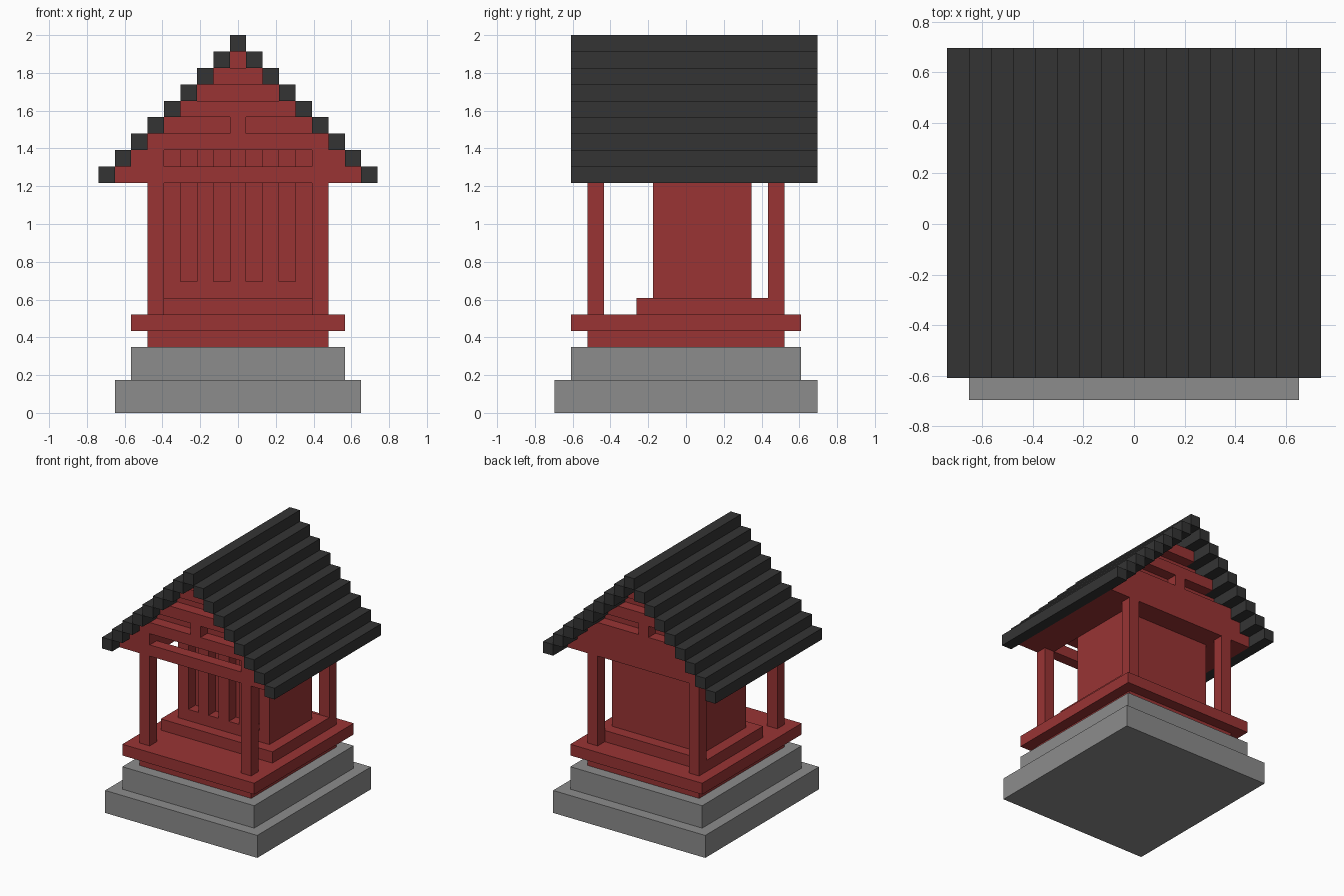
import bpy, bmesh
from mathutils import Vector

if "Cube" in bpy.data.objects:
    bpy.data.objects.remove(bpy.data.objects["Cube"])

U = 2 / 23  # one block; all sizes below are in blocks


def material(name, c):
    m = bpy.data.materials.new(name)
    m.diffuse_color = (*c, 1)
    m.use_nodes = True
    m.node_tree.nodes["Principled BSDF"].inputs["Base Color"].default_value = m.diffuse_color
    return m


RED = material("red_wood", (0.319, 0.034, 0.034))
DARK = material("dark_tile", (0.034, 0.034, 0.034))
GREY = material("grey_stone", (0.262, 0.262, 0.262))


def boxes(name, mat, *spans):
    """One object from boxes given as (x0, x1, y0, y1, z0, z1)."""
    bm = bmesh.new()
    for x0, x1, y0, y1, z0, z1 in spans:
        lo, hi = Vector((x0, y0, z0)) * U, Vector((x1, y1, z1)) * U
        for v in bmesh.ops.create_cube(bm, size=1)["verts"]:
            v.co = (lo + hi) / 2 + v.co * (hi - lo)
    me = bpy.data.meshes.new(name)
    bm.to_mesh(me)
    bm.free()
    me.materials.append(mat)
    ob = bpy.data.objects.new(name, me)
    bpy.context.collection.objects.link(ob)
    return ob


def pair(x0, x1, *rest):
    """A box and its mirror image across x = 0."""
    return [(x0, x1, *rest), (-x1, -x0, *rest)]


# Stone base
boxes("lower_stone_step", GREY, (-7.5, 7.5, -8, 8, 0, 2))
boxes("upper_stone_step", GREY, (-6.5, 6.5, -7, 7, 2, 4))

# Wooden platform
boxes("platform_plinth", RED, (-5.5, 5.5, -6, 6, 4, 5))
boxes("platform_deck", RED, (-6.5, 6.5, -7, 7, 5, 6))
boxes("chamber_step", RED, (-5.5, 5.5, -3, 5, 6, 7))

# Four corner posts
for label, y in (("front", -6), ("back", 5)):
    boxes(label + "_posts", RED, *pair(4.5, 5.5, y, y + 1, 6, 14))

# Inner chamber with slatted front
boxes("chamber", RED, (-4.5, 4.5, -1, 4, 7, 14))
boxes("front_rail", RED, (-4.5, 4.5, -2, -1, 7, 8))
boxes("front_slats", RED, (-0.5, 0.5, -2, -1, 8, 16),
      *pair(1.5, 2.5, -2, -1, 8, 16), *pair(3.5, 4.5, -2, -1, 8, 16))

# Eaves around the open porch ceiling, with a front beam and a gap above it
boxes("front_beam", RED, (-4.5, 4.5, -6, -5, 14, 15))
for i in range(2):
    w, z = 7.5 - i, 14 + i
    boxes(f"eaves_{i + 1}", RED, (-w, w, -1, 6, z, z + 1),
          *pair(4.5, w, -6, -1, z, z + 1))

# Stepped gable boards, every other one set back
for i in range(2, 8):
    w, z, d = 7.5 - i, 14 + i, 5 if i % 2 else 6
    boxes(f"gable_board_{i - 1}", RED, (-w, w, -d, d, z, z + 1))
boxes("gable_struts", RED, (-0.5, 0.5, -6, -5, 17, 18), (-0.5, 0.5, 5, 6, 17, 18))

# Stepped roof rows and ridge
for i in range(8):
    boxes(f"roof_row_{i + 1}", DARK, *pair(7.5 - i, 8.5 - i, -7, 8, 14 + i, 15 + i))
boxes("roof_ridge", DARK, (-0.5, 0.5, -7, 8, 22, 23))
